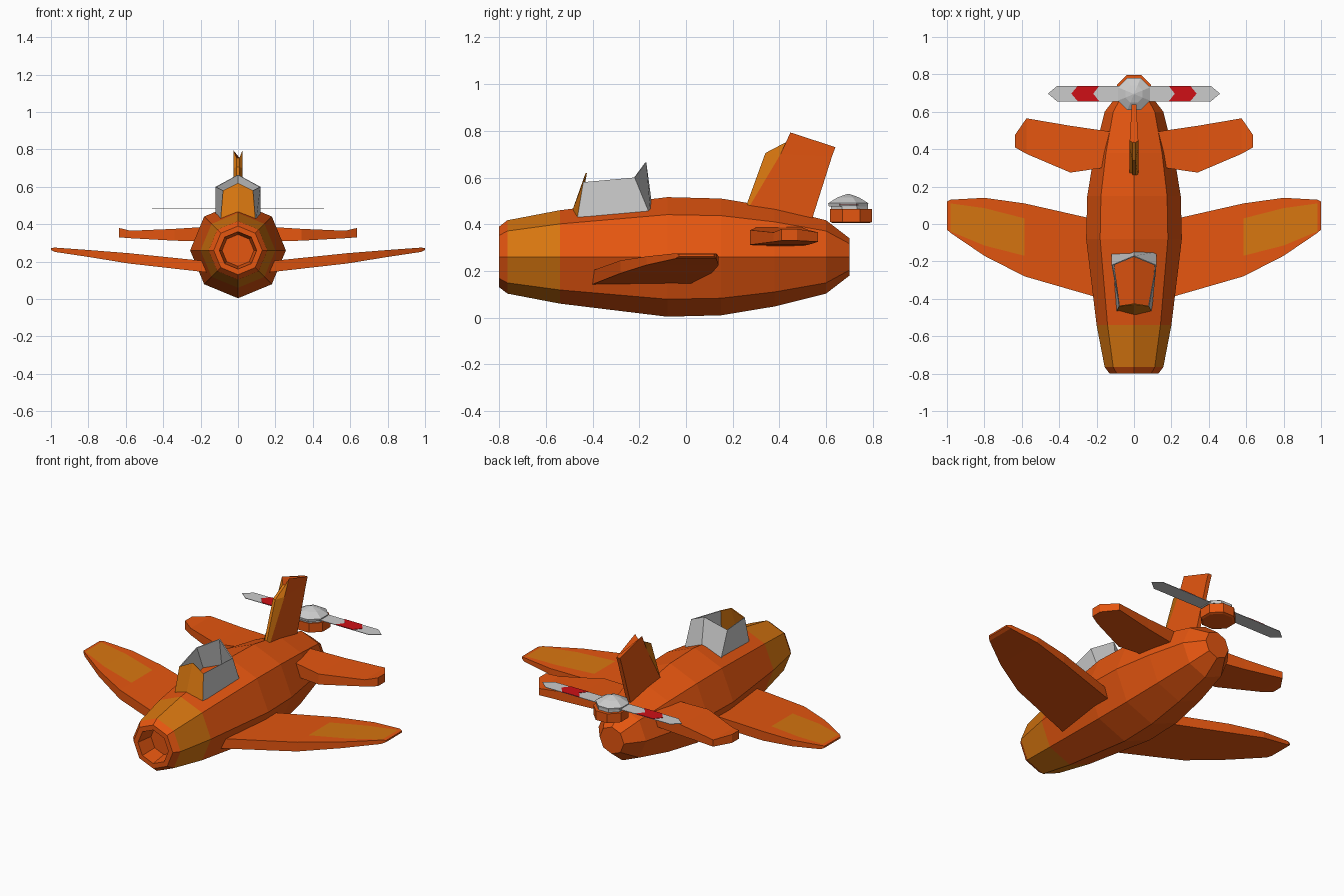
import bpy, bmesh
from math import sin, cos, pi

if "Cube" in bpy.data.objects:
    bpy.data.objects.remove(bpy.data.objects["Cube"])


def colour(name, rgb):
    m = bpy.data.materials.new(name)
    m.diffuse_color = (*rgb, 1)
    m.use_nodes = True
    m.node_tree.nodes["Principled BSDF"].inputs["Base Color"].default_value = m.diffuse_color
    return m


ORANGE = colour("orange", (0.78, 0.092, 0.005))
YELLOW = colour("amber", (0.68, 0.18, 0.005))
RED = colour("red", (0.62, 0.005, 0.008))
GREY = None


def make(name, verts, faces, mats, picks=None, closed=True):
    """Flat-shaded mesh; picks gives the material slot of every face."""
    bm = bmesh.new()
    vs = [bm.verts.new(v) for v in verts]
    for i, f in enumerate(faces):
        bm.faces.new([vs[k] for k in f]).material_index = picks[i] if picks else 0
    if closed:
        bmesh.ops.recalc_face_normals(bm, faces=bm.faces)
    me = bpy.data.meshes.new(name)
    bm.to_mesh(me)
    bm.free()
    for m in mats:
        me.materials.append(m)
    ob = bpy.data.objects.new(name, me)
    bpy.context.collection.objects.link(ob)
    return ob


def loft(name, rings, mats, pick=lambda ring, side: 0):
    """Skin closed rings of equal length and cap both ends."""
    n = len(rings[0])
    verts = [p for r in rings for p in r]
    faces, picks = [], []
    for i in range(len(rings) - 1):
        for j in range(n):
            k = (j + 1) % n
            faces.append((i*n + j, i*n + k, (i+1)*n + k, (i+1)*n + j))
            picks.append(pick(i, j))
    faces += [tuple(range(n)), tuple(range(len(verts) - n, len(verts)))]
    return make(name, verts, faces, mats, picks + [0, 0])


def mirror_x(ob):
    ob.modifiers.new("mirror", 'MIRROR').use_mirror_merge = False


# Fuselage: eight-sided body with recessed nose intake
profile = [(-0.70, 0.085), (-0.80, 0.10), (-0.80, 0.13), (-0.765, 0.157),
           (-0.54, 0.20), (-0.08, 0.256), (0.15, 0.25), (0.38, 0.212),
           (0.60, 0.157), (0.70, 0.08)]
rings = [[(r*sin(a*pi/4), y, 0.26 + r*cos(a*pi/4)) for a in range(8)]
         for y, r in profile]
loft("fuselage", rings, [ORANGE, YELLOW], lambda i, j: int(i == 3))

# Main wings: x, leading y, trailing y, bottom z, top z, panel start y, panel end y
wing = [(0.10, -0.42, 0.00, 0.135, 0.195, -0.25, -0.05),
        (0.585, -0.28, 0.11, 0.190, 0.245, -0.17, 0.03),
        (0.80, -0.17, 0.14, 0.225, 0.262, -0.115, 0.085),
        (0.98, -0.048, 0.13, 0.252, 0.275, -0.04, 0.11),
        (1.0, -0.03, 0.12, 0.262, 0.272, -0.02, 0.10)]
rings = [[(x, a, b), (x, c, b), (x, c, t), (x, q, t), (x, p, t), (x, a, t)]
         for x, a, c, b, t, p, q in wing]
mirror_x(loft("main_wing", rings, [ORANGE, YELLOW],
              lambda i, j: int(j == 3 and i in (1, 2))))

# Tailplane
tail = [(0.10, 0.31, 0.49, 0.305, 0.39), (0.34, 0.275, 0.525, 0.312, 0.375),
        (0.575, 0.375, 0.565, 0.325, 0.365), (0.637, 0.41, 0.475, 0.33, 0.38)]
rings = [[(x, a, b), (x, c, b), (x, c, t), (x, a, t)] for x, a, c, b, t in tail]
mirror_x(loft("tailplane", rings, [ORANGE]))

# Fin: (y, z) of leading edge, shoulder and trailing edge at three heights
fin = [((0.24, 0.43), (0.25, 0.44), (0.52, 0.36)),
       ((0.34, 0.705), (0.405, 0.70), (0.625, 0.69)),
       ((0.435, 0.755), (0.447, 0.793), (0.64, 0.73))]
rings = [[(-0.008, *n), (-0.023, *s), (-0.012, *t),
          (0.012, *t), (0.023, *s), (0.008, *n)] for n, s, t in fin]
loft("tail_fin", rings, [ORANGE, YELLOW], lambda i, j: int(j in (0, 4, 5)))

# Open cockpit screen: peaked front pane, two sides, peaked rear pane
verts = [(-0.095, -0.47, 0.40), (0, -0.49, 0.45), (0.095, -0.47, 0.40),
         (0.08, -0.44, 0.58), (0, -0.43, 0.62), (-0.08, -0.44, 0.58),
         (0.12, -0.15, 0.43), (0.12, -0.22, 0.60), (0, -0.17, 0.665),
         (-0.12, -0.22, 0.60), (-0.12, -0.15, 0.43), (0, -0.145, 0.48)]
faces = [(0, 1, 4, 5), (1, 2, 3, 4), (2, 6, 7, 3), (10, 0, 5, 9),
         (6, 11, 8, 7), (11, 10, 9, 8)]
screen = make("cockpit_screen", verts, faces, [GREY, YELLOW], [1, 1, 0, 0, 0, 0])
screen.modifiers.new("thickness", 'SOLIDIFY').thickness = 0.006


# Rotor hub and cap: stacked eight-sided rings around a vertical axis
def spindle(name, y, prof, mats):
    return loft(name, [[(r*sin((a + .5)*pi/4), y + r*cos((a + .5)*pi/4), z)
                        for a in range(8)] for z, r in prof], mats)


spindle("rotor_hub", 0.707, [(0.405, 0.085), (0.41, 0.098), (0.465, 0.098)], [ORANGE])
spindle("rotor_neck", 0.70, [(0.46, 0.085), (0.482, 0.085)], [GREY])
spindle("rotor_cap", 0.695, [(0.476, 0.09), (0.49, 0.093), (0.515, 0.05), (0.53, 0.003)], [GREY])


# Rotor blades with red chevron bands on top
def plate(name, outline, z0, z1, mats):
    mirror_x(loft(name, [[(x, 0.697 + y, z) for x, y in outline] for z in (z0, z1)], mats))


plate("rotor_blade", [(0, -0.042), (0.41, -0.042), (0.46, 0), (0.41, 0.042), (0, 0.042)],
      0.48, 0.483, [GREY])
plate("blade_band", [(0.185, -0.042), (0.30, -0.042), (0.335, 0), (0.30, 0.042),
                     (0.185, 0.042), (0.218, 0)], 0.482, 0.485, [RED])
